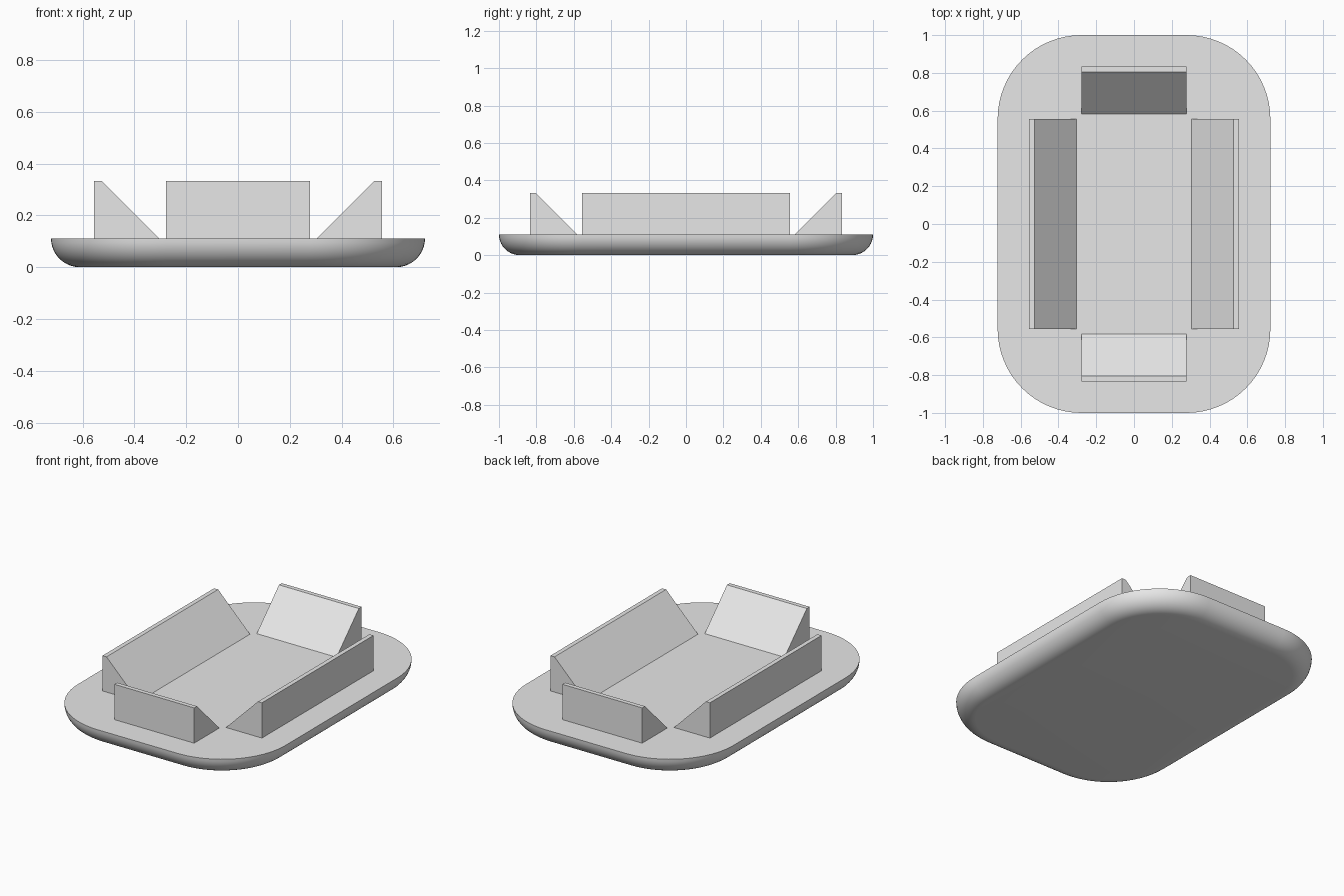
import bpy, bmesh
from math import sin, cos, pi, radians
from mathutils import Matrix

cube = bpy.data.objects.get("Cube")
if cube:
    bpy.data.objects.remove(cube, do_unlink=True)

# Single plain grey material
grey = bpy.data.materials.new("light grey")
grey.use_nodes = True
colour = (0.8, 0.8, 0.8, 1)
grey.diffuse_color = colour
grey.node_tree.nodes["Principled BSDF"].inputs["Base Color"].default_value = colour

HALF_X, HALF_Y, CORNER = 0.722, 1.0, 0.444
DECK = 0.111      # deck height, also the radius of the rounded underside
WALL_TOP = 0.333


def finish(name, bm):
    bmesh.ops.recalc_face_normals(bm, faces=bm.faces)
    mesh = bpy.data.meshes.new(name)
    bm.to_mesh(mesh)
    bm.free()
    mesh.materials.append(grey)
    obj = bpy.data.objects.new(name, mesh)
    bpy.context.collection.objects.link(obj)
    return obj


def rounded_outline(inset, steps=16):
    """Points around the rounded rectangle, moved inward by inset."""
    points = []
    for quarter, (sx, sy) in enumerate([(1, 1), (-1, 1), (-1, -1), (1, -1)]):
        for i in range(steps + 1):
            a = (quarter + i / steps) * pi / 2
            r = CORNER - inset
            points.append((sx * (HALF_X - CORNER) + r * cos(a),
                           sy * (HALF_Y - CORNER) + r * sin(a)))
    return points


# Base slab: flat deck with a quarter-round underside
bm = bmesh.new()
rings = []
levels = 10
for k in range(levels + 1):
    t = k / levels * pi / 2
    outline = rounded_outline(DECK * (1 - cos(t)))
    rings.append([bm.verts.new((x, y, DECK * (1 - sin(t)))) for x, y in outline])
for upper, lower in zip(rings, rings[1:]):
    for i in range(len(upper)):
        j = (i + 1) % len(upper)
        bm.faces.new((upper[i], upper[j], lower[j], lower[i]))
bm.faces.new(rings[0])
bm.faces.new(rings[-1])
base = finish("base", bm)
bpy.ops.object.select_all(action="DESELECT")
base.select_set(True)
bpy.context.view_layer.objects.active = base
bpy.ops.object.shade_smooth_by_angle(angle=radians(30))


def wedge(name, outer, half_length, turn):
    """Wall with a sloped inner face, facing +x before it is turned."""
    bm = bmesh.new()
    profile = [(outer - 0.25, DECK), (outer, DECK),
               (outer, WALL_TOP), (outer - 0.028, WALL_TOP)]
    ends = [[bm.verts.new((x, y, z)) for x, z in profile]
            for y in (-half_length, half_length)]
    for end in ends:
        bm.faces.new(end)
    for i in range(4):
        j = (i + 1) % 4
        bm.faces.new((ends[0][i], ends[0][j], ends[1][j], ends[1][i]))
    bm.transform(Matrix.Rotation(radians(turn), 4, "Z"))
    finish(name, bm)


# Four wedge walls around the deck
wedge("left_wall", 0.555, 0.555, 0)
wedge("back_wall", 0.833, 0.278, 90)
wedge("right_wall", 0.555, 0.555, 180)
wedge("front_wall", 0.833, 0.278, 270)
